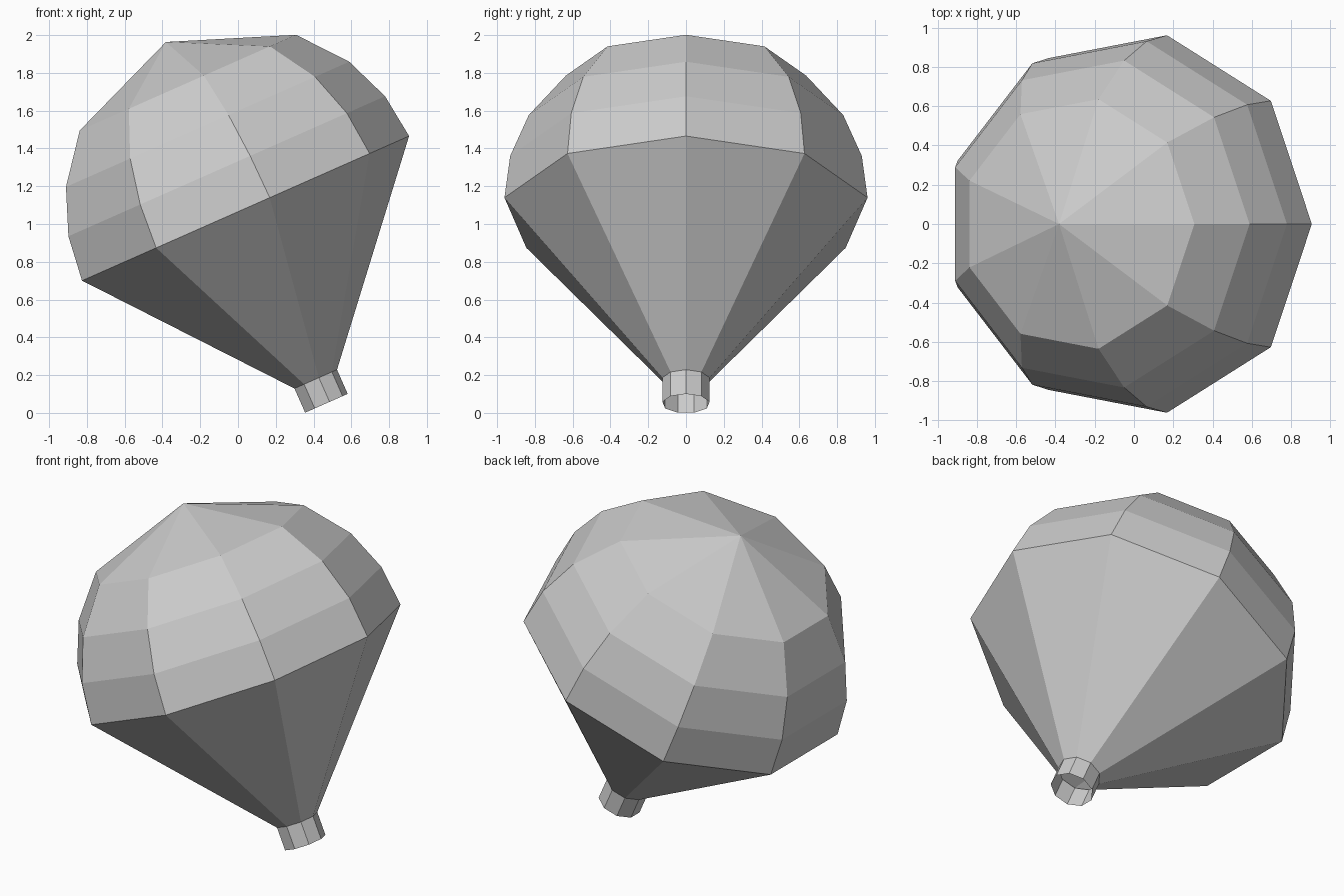
import bpy, bmesh
from math import cos, sin, radians, sqrt, tau

default = bpy.data.objects.get("Cube")
if default:
    bpy.data.objects.remove(default, do_unlink=True)

SIDES = 9
RADIUS = 0.976
NECK_RADIUS = 0.127
NECK_TOP, NECK_END = -0.977, -1.117
TILT = radians(-23.85)
CENTRE = (0.013, 0, 1.071)

grey = bpy.data.materials.new("plain grey")
grey.use_nodes = True
colour = (0.6, 0.6, 0.6, 1)
grey.diffuse_color = colour
grey.node_tree.nodes["Principled BSDF"].inputs["Base Color"].default_value = colour


def lathe(name, profile, tip=None):
    """Faceted open lathe from (radius, height) rings listed bottom to top."""
    bm = bmesh.new()
    rings = [[bm.verts.new((r * cos(tau * i / SIDES), r * sin(tau * i / SIDES), z))
              for i in range(SIDES)] for r, z in profile]
    for low, high in zip(rings, rings[1:]):
        for i in range(SIDES):
            j = (i + 1) % SIDES
            bm.faces.new((low[i], low[j], high[j], high[i]))
    if tip is not None:
        top = bm.verts.new((0, 0, tip))
        for i in range(SIDES):
            bm.faces.new((rings[-1][i], rings[-1][(i + 1) % SIDES], top))
    mesh = bpy.data.meshes.new(name)
    bm.to_mesh(mesh)
    bm.free()
    mesh.materials.append(grey)
    obj = bpy.data.objects.new(name, mesh)
    obj.location = CENTRE
    obj.rotation_euler = (0, TILT, 0)
    bpy.context.collection.objects.link(obj)
    return obj


# Domed crown: rings at equal heights on a hemisphere, closed by a shallow fan
dome = [(RADIUS * sqrt(1 - t * t), RADIUS * t) for t in (0, 0.25, 0.5, 0.75)]
lathe("envelope_dome", dome, tip=RADIUS)

# Long tapering skirt down to the neck
lathe("envelope_cone", [(NECK_RADIUS, NECK_TOP), (RADIUS, 0)])

# Short open neck
lathe("neck", [(NECK_RADIUS, NECK_END), (NECK_RADIUS, NECK_TOP)])
